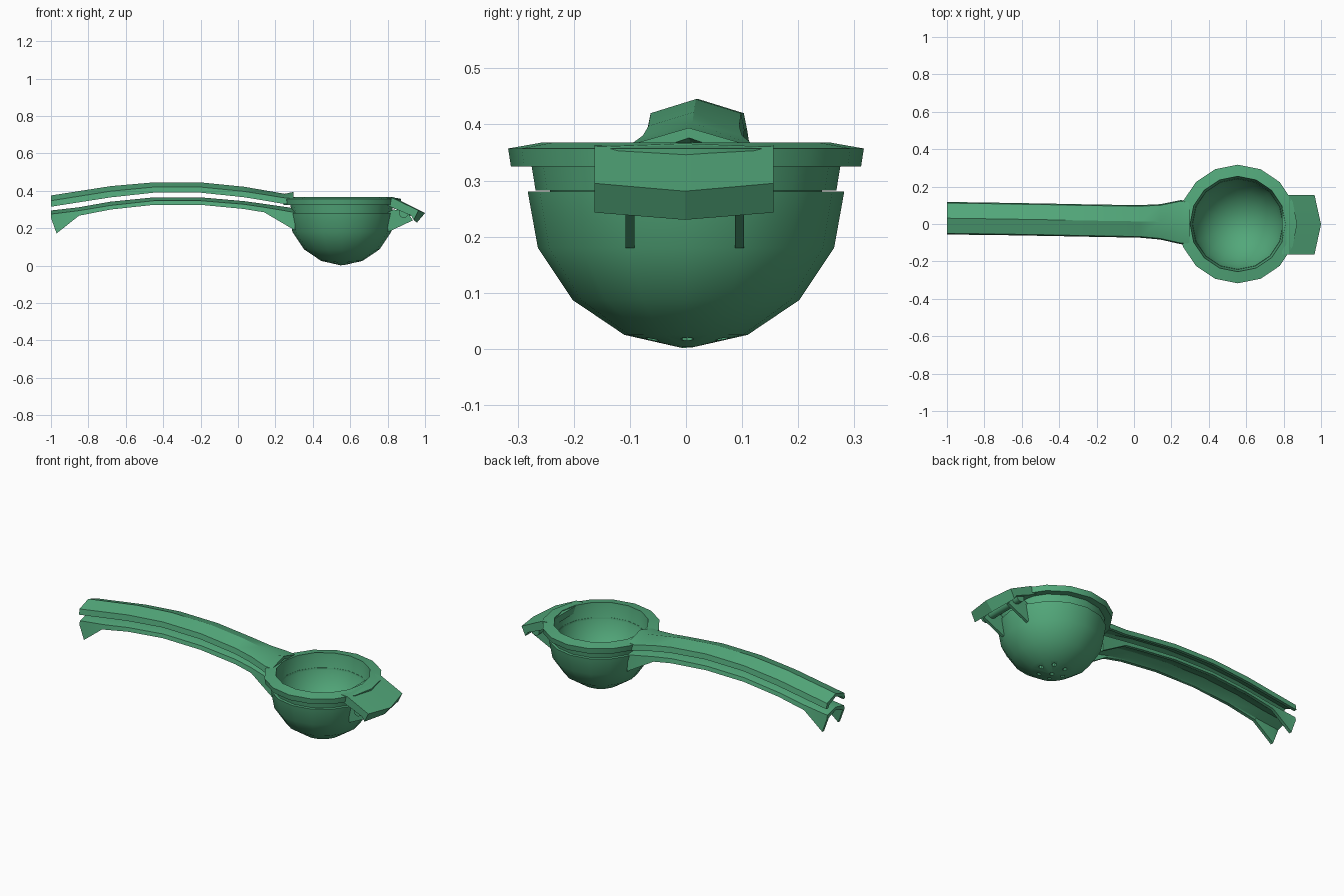
import bpy, bmesh, math
from mathutils import Matrix, Vector

if "Cube" in bpy.data.objects:
    bpy.data.objects.remove(bpy.data.objects["Cube"])

CX = 0.555   # centre of the bowls
green = bpy.data.materials.new("leaf green")
green.diffuse_color = (0.085, 0.39, 0.195, 1)
green.use_nodes = True
green.node_tree.nodes["Principled BSDF"].inputs["Base Color"].default_value = green.diffuse_color


def finish(name, bm, angle=35):
    bmesh.ops.remove_doubles(bm, verts=bm.verts, dist=1e-5)
    bmesh.ops.recalc_face_normals(bm, faces=bm.faces)
    me = bpy.data.meshes.new(name)
    bm.to_mesh(me)
    bm.free()
    me.materials.append(green)
    ob = bpy.data.objects.new(name, me)
    bpy.context.collection.objects.link(ob)
    if angle:
        smooth(ob, angle)
    return ob


def activate(ob):
    bpy.ops.object.select_all(action='DESELECT')
    ob.select_set(True)
    bpy.context.view_layer.objects.active = ob


def smooth(ob, angle):
    activate(ob)
    bpy.ops.object.shade_smooth_by_angle(angle=math.radians(angle))


def loft(bm, rings, closed=False):
    """Bridge equal-length closed loops of points; cap the ends if not closed."""
    vs = [[bm.verts.new(p) for p in r] for r in rings]
    n = len(vs[0])
    pairs = list(zip(vs, vs[1:])) + ([(vs[-1], vs[0])] if closed else [])
    for a, b in pairs:
        for i in range(n):
            j = (i + 1) % n
            bm.faces.new((a[i], a[j], b[j], b[i]))
    if not closed:
        bm.faces.new(vs[0])
        bm.faces.new(vs[-1])


def lathe(profile, sides=16):
    """Spin (radius, z) points about the bowl axis."""
    bm = bmesh.new()
    vs = [bm.verts.new((CX + r, 0, z)) for r, z in profile]
    edges = [bm.edges.new(p) for p in zip(vs, vs[1:])]
    bmesh.ops.spin(bm, geom=vs + edges, cent=(CX, 0, 0), axis=(0, 0, 1),
                   angle=2 * math.pi, steps=sides, use_duplicate=False)
    bmesh.ops.remove_doubles(bm, verts=bm.verts, dist=1e-5)
    bmesh.ops.dissolve_degenerate(bm, edges=bm.edges, dist=1e-5)
    return bm


def handle(name, sections, inset=0.0, t=0.018):
    """Ridged channel, open below. Section: x, y_left, y_right, ridge, edge, bottom."""
    rings = []
    for x, yl, yr, ridge, edge, low in sections:
        yl, yr = yl + inset, yr - inset
        yc, s = (yl + yr) / 2, 0.006
        pts = [(yl - s, low), (yl, edge), (yc, ridge), (yr, edge), (yr + s, low),
               (yr + s - t, low), (yr - t, edge - t), (yc, ridge - t),
               (yl + t, edge - t), (yl - s + t, low)]
        rings.append([(x, y, z) for y, z in pts])
    bm = bmesh.new()
    loft(bm, rings)
    return finish(name, bm, 28)


# Upper press: collar plus nested inner bowl
def arc(r, top, bottom, steps):
    return [(r * math.sin(a), top - (top - bottom) * math.cos(a))
            for a in (i * math.pi / 2 / steps for i in range(steps + 1))]


inner = arc(0.255, 0.368, 0.075, 6)
outer = arc(0.242, 0.285, 0.05, 5)[::-1]
finish("press_bowl", lathe(inner + [(0.317, 0.357), (0.312, 0.325), (0.275, 0.325),
                                    (0.268, 0.282)] + outer))

# Lower strainer cup
cup = finish("strainer_cup", lathe(
    [(0, 0), (0.11, 0.025), (0.202, 0.087), (0.264, 0.18), (0.282, 0.28),
     (0.262, 0.28), (0.246, 0.185), (0.188, 0.1), (0.102, 0.042), (0, 0.02)]), None)

# Drain holes: one in the centre, six around it
bm = bmesh.new()
spots = [(0, 0)] + [(0.072 * math.cos(k * math.pi / 3), 0.072 * math.sin(k * math.pi / 3))
                    for k in range(6)]
for dx, dy in spots:
    bmesh.ops.create_cone(bm, cap_ends=True, segments=8, radius1=0.012, radius2=0.012,
                          depth=0.12, matrix=Matrix.Translation((CX + dx + 0.003, dy + 0.002, 0.02)))
cutter = finish("drain_hole_cutter", bm, None)
cutter.hide_render = True
mod = cup.modifiers.new("drain_holes", 'BOOLEAN')
mod.operation, mod.object, mod.solver = 'DIFFERENCE', cutter, 'EXACT'
activate(cup)
bpy.ops.object.modifier_apply(modifier=mod.name)
bpy.data.objects.remove(cutter)
smooth(cup, 40)

# Handles
handle("upper_handle", [
    (-1.0, -0.05, 0.112, 0.375, 0.347, 0.315),
    (-0.68, -0.054, 0.107, 0.425, 0.398, 0.365),
    (-0.45, -0.058, 0.103, 0.445, 0.42, 0.39),
    (-0.2, -0.063, 0.098, 0.445, 0.42, 0.39),
    (0.03, -0.067, 0.095, 0.422, 0.397, 0.366),
    (0.14, -0.077, 0.1, 0.403, 0.38, 0.348),
    (0.25, -0.102, 0.122, 0.384, 0.362, 0.329),
    (0.297, -0.105, 0.115, 0.394, 0.362, 0.327)])
handle("lower_handle", [
    (-1.0, -0.05, 0.112, 0.295, 0.276, 0.255),
    (-0.97, -0.05, 0.112, 0.298, 0.279, 0.172),
    (-0.85, -0.052, 0.11, 0.312, 0.294, 0.267),
    (-0.68, -0.054, 0.107, 0.342, 0.322, 0.3),
    (-0.45, -0.058, 0.103, 0.365, 0.347, 0.325),
    (-0.2, -0.063, 0.098, 0.365, 0.347, 0.325),
    (0.03, -0.067, 0.095, 0.345, 0.328, 0.303),
    (0.14, -0.077, 0.1, 0.33, 0.312, 0.285),
    (0.305, -0.105, 0.112, 0.306, 0.284, 0.188)], inset=0.004)

# Hinge hood: sloped plate with a pointed lip
hood = [(0.79, 0.363), (0.83, 0.36), (0.965, 0.295), (0.94, 0.243), (0.925, 0.268), (0.79, 0.325)]
shift = [(0, 0), (0, 0.006), (0.035, -0.014), (0.017, -0.013), (0.017, -0.01), (0, 0)]
bm = bmesh.new()
loft(bm, [[(x + f * dx, y, z + f * dz) for (x, z), (dx, dz) in zip(hood, shift)]
          for y, f in ((-0.163, 0), (-0.002, 1), (0.156, 0))])
finish("hinge_hood", bm, 20)

# Hinge cheeks on the strainer cup
cheek = [(0.79, 0.279), (0.803, 0.18), (0.935, 0.242), (0.915, 0.272), (0.86, 0.296), (0.83, 0.3)]
for name, y in (("hinge_cheek_front", -0.1), ("hinge_cheek_back", 0.095)):
    bm = bmesh.new()
    loft(bm, [[(x, y + d, z) for x, z in cheek] for d in (-0.008, 0.008)])
    finish(name, bm, 20)

# Hinge pin
bm = bmesh.new()
bmesh.ops.create_cone(bm, cap_ends=True, segments=10, radius1=0.026, radius2=0.026, depth=0.29,
                      matrix=Matrix.Translation((0.886, -0.005, 0.281)) @ Matrix.Rotation(math.pi / 2, 4, 'X'))
finish("hinge_pin", bm, 40)
